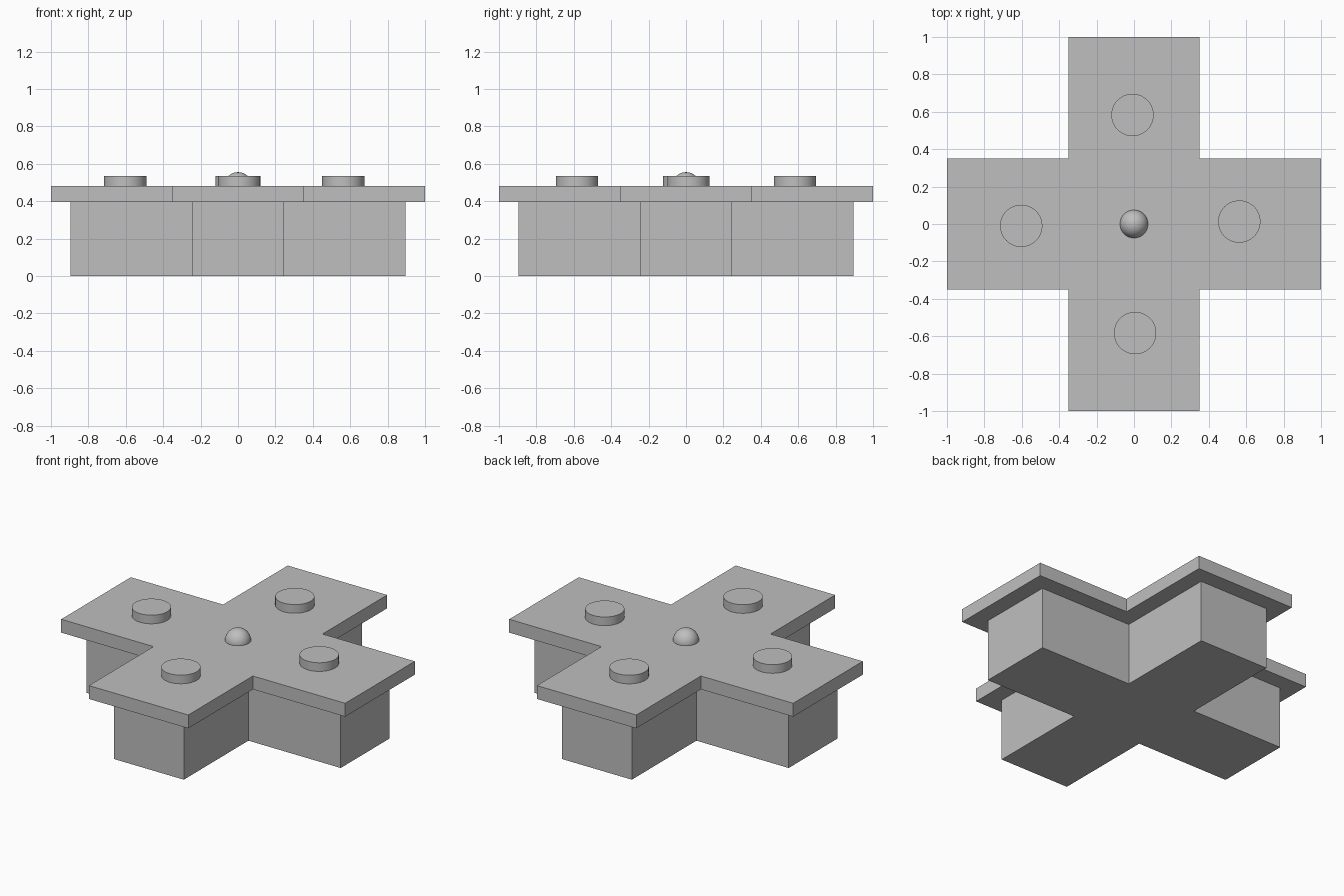
import bpy
import bmesh
import math

cube = bpy.data.objects.get("Cube")
if cube:
    bpy.data.objects.remove(cube, do_unlink=True)

# One plain grey for every part
grey = bpy.data.materials.new("plain grey")
grey.use_nodes = True
colour = (0.52, 0.52, 0.52, 1)
grey.diffuse_color = colour
grey.node_tree.nodes["Principled BSDF"].inputs["Base Color"].default_value = colour


def cross_slab(name, reach, half_width, bottom, top):
    """Plus-shaped outline extruded upwards."""
    a, w = reach, half_width
    quarter = [(a, -w), (a, w), (w, w)]
    bm = bmesh.new()
    ring = []
    for turn in range(4):
        c, s = round(math.cos(turn * math.pi / 2)), round(math.sin(turn * math.pi / 2))
        ring += [bm.verts.new((x * c - y * s, x * s + y * c, bottom)) for x, y in quarter]
    face = bm.faces.new(ring)
    grown = bmesh.ops.extrude_face_region(bm, geom=[face], use_keep_orig=True)
    raised = [v for v in grown["geom"] if isinstance(v, bmesh.types.BMVert)]
    bmesh.ops.translate(bm, vec=(0, 0, top - bottom), verts=raised)
    bmesh.ops.recalc_face_normals(bm, faces=bm.faces)
    mesh = bpy.data.meshes.new(name)
    bm.to_mesh(mesh)
    bm.free()
    mesh.materials.append(grey)
    obj = bpy.data.objects.new(name, mesh)
    bpy.context.collection.objects.link(obj)
    return obj


def finish(name):
    obj = bpy.context.object
    obj.name = name
    obj.data.materials.append(grey)
    bpy.ops.object.shade_smooth_by_angle(angle=math.radians(35))


# Body and overhanging top
cross_slab("base", 0.895, 0.245, 0, 0.395)
cross_slab("table_top", 1.0, 0.35, 0.395, 0.48)

# Round discs, one on each arm
discs = {"left": (0.563, 0.013), "right": (-0.603, -0.01),
         "back": (-0.008, 0.583), "front": (0.006, -0.583)}
for side, (x, y) in discs.items():
    bpy.ops.mesh.primitive_cylinder_add(vertices=64, radius=0.113, depth=0.055,
                                        location=(x, y, 0.5075))
    finish(side + "_disc")

# Ball set halfway into the centre
bpy.ops.mesh.primitive_uv_sphere_add(segments=48, ring_count=24, radius=0.075,
                                     location=(0, 0, 0.48))
finish("centre_ball")
